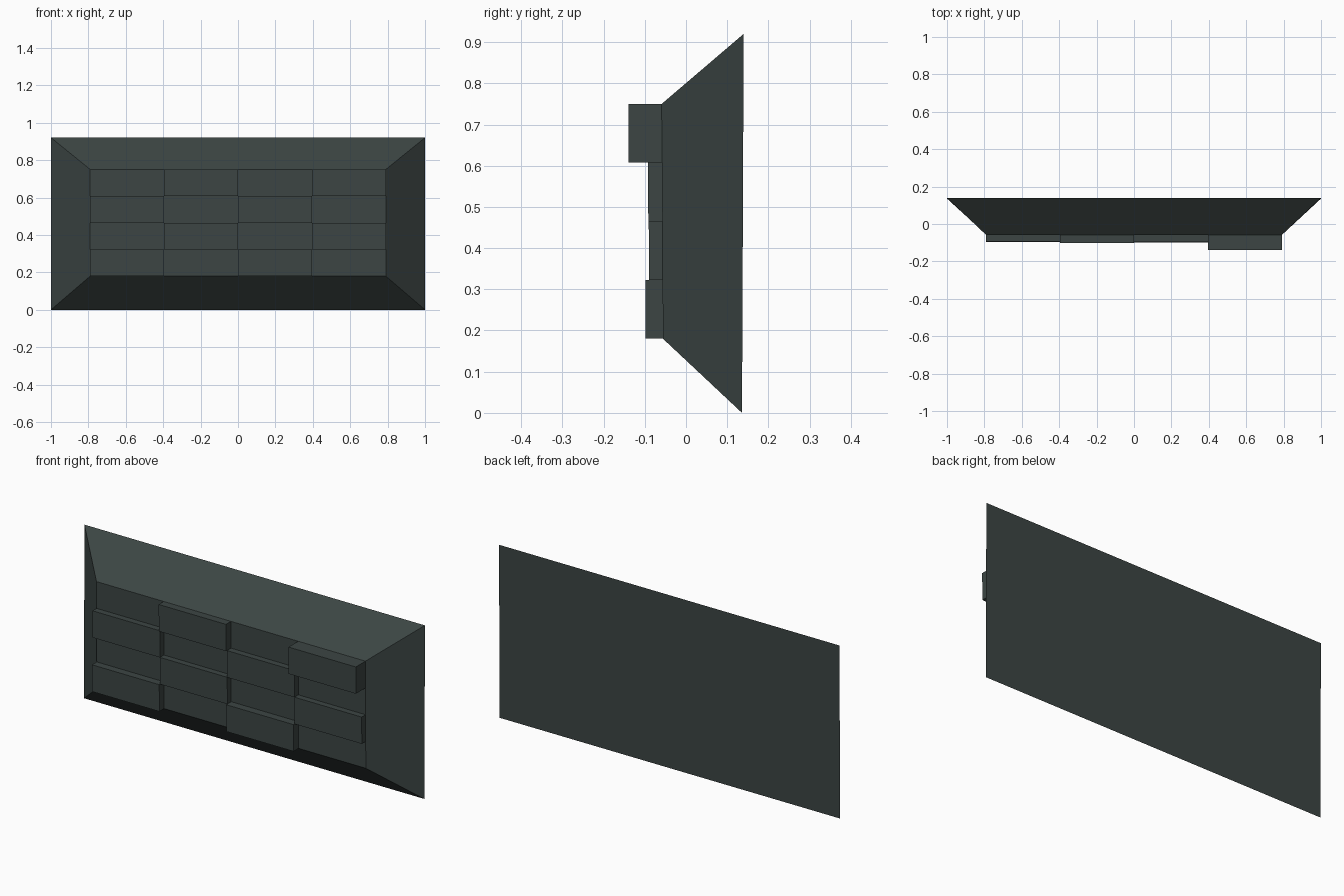
import bpy
import bmesh
from mathutils import Vector

cube = bpy.data.objects.get("Cube")
if cube:
    bpy.data.objects.remove(cube, do_unlink=True)

stone = bpy.data.materials.new("dark_slate")
stone.use_nodes = True
colour = (0.045, 0.060, 0.057, 1)
stone.diffuse_color = colour
stone.node_tree.nodes["Principled BSDF"].inputs["Base Color"].default_value = colour

HALF_BACK, HEIGHT = 1.0, 0.92
HALF_FRONT, LOW, HIGH = 0.79, 0.18, 0.75
COLS = ROWS = 4


def front_y(z):
    return -0.055 - 0.005 * z / HEIGHT


def back_y(z):
    return 0.136 + 0.004 * z / HEIGHT


def add_object(name, bm):
    mesh = bpy.data.meshes.new(name)
    bm.to_mesh(mesh)
    bm.free()
    mesh.materials.append(stone)
    obj = bpy.data.objects.new(name, mesh)
    bpy.context.collection.objects.link(obj)
    return obj


# Sloped frame: four bevelled sides and the flat back
bm = bmesh.new()


def ring(half, low, high, depth):
    corners = ((-half, low), (half, low), (half, high), (-half, high))
    return [bm.verts.new((x, depth(z), z)) for x, z in corners]


inner = ring(HALF_FRONT, LOW, HIGH, front_y)
outer = ring(HALF_BACK, 0, HEIGHT, back_y)
for i in range(4):
    j = (i + 1) % 4
    bm.faces.new((outer[i], outer[j], inner[j], inner[i]))
bm.faces.new(outer[::-1])
add_object("sloped_frame", bm)

# Brick face: a grid of bricks, alternate ones pushed out
bm = bmesh.new()
grid = []
for r in range(ROWS + 1):
    z = LOW + (HIGH - LOW) * r / ROWS
    grid.append([bm.verts.new((HALF_FRONT * (2 * c / COLS - 1), front_y(z), z))
                 for c in range(COLS + 1)])

# Protrusion of each brick, bottom row first
protrusion = ((0.04, 0, 0.042, 0),
              (0, 0.033, 0, 0.033),
              (0.034, 0, 0.034, 0),
              (0, 0.042, 0, 0.081))
for r in range(ROWS):
    for c in range(COLS):
        face = bm.faces.new((grid[r][c], grid[r][c + 1],
                             grid[r + 1][c + 1], grid[r + 1][c]))
        if protrusion[r][c]:
            raised = bmesh.ops.extrude_discrete_faces(bm, faces=[face])["faces"][0]
            bmesh.ops.translate(bm, verts=raised.verts,
                                vec=Vector((0, -protrusion[r][c], 0)))
add_object("brick_face", bm)
